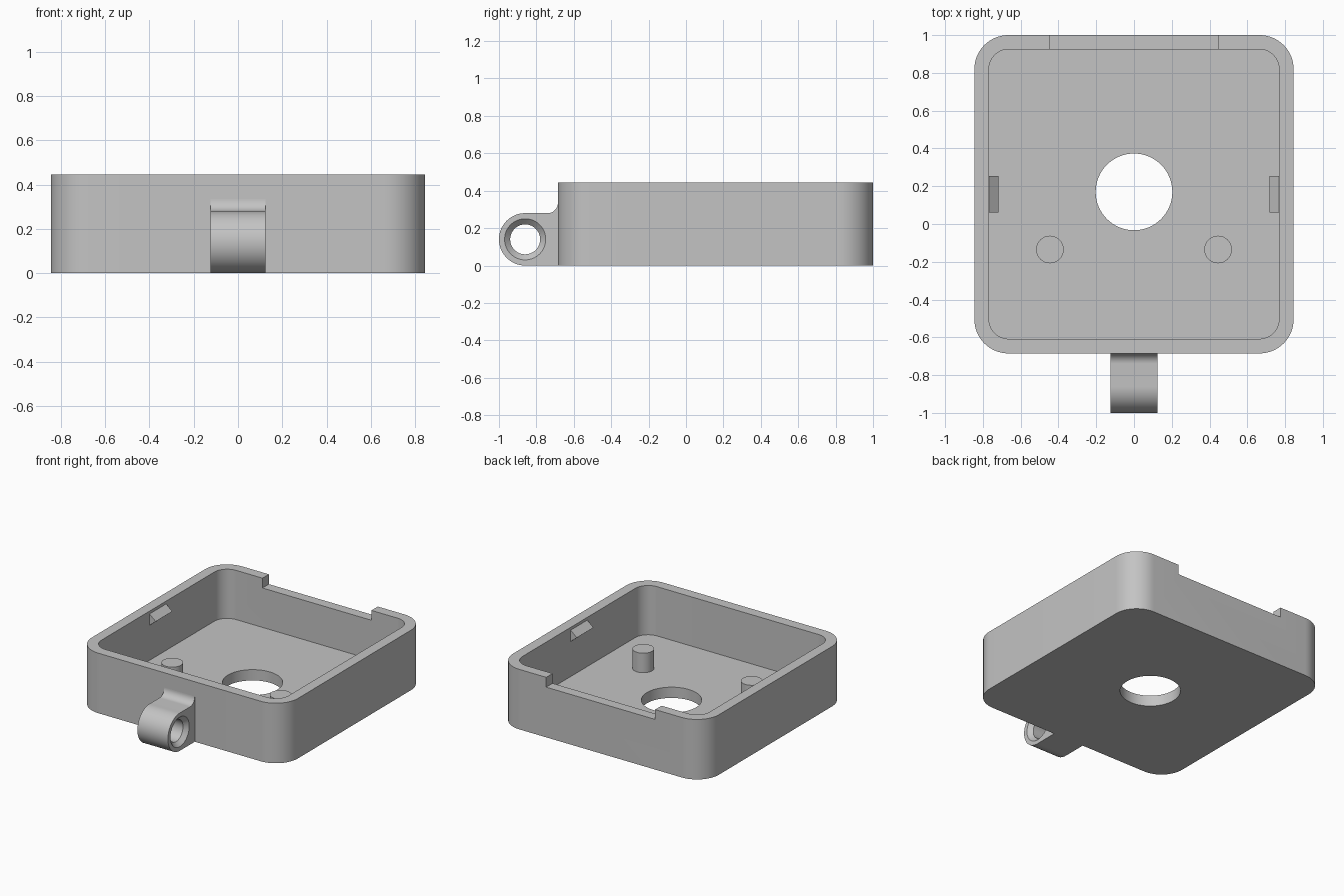
import bpy, bmesh
from math import sin, cos, pi, radians
from mathutils import Vector

if "Cube" in bpy.data.objects:
    bpy.data.objects.remove(bpy.data.objects["Cube"], do_unlink=True)

GREY = (0.55, 0.55, 0.55, 1)
grey = bpy.data.materials.new("grey_plastic")
grey.use_nodes = True
grey.diffuse_color = GREY
grey.node_tree.nodes["Principled BSDF"].inputs["Base Color"].default_value = GREY


def arc(cx, cy, r, a0, a1, n):
    angles = [radians(a0 + (a1 - a0) * i / n) for i in range(n + 1)]
    return [(cx + r * cos(a), cy + r * sin(a)) for a in angles]


def circle(cx, cy, r, n=64):
    return arc(cx, cy, r, 0, 360, n)[:-1]


def rounded_rect(x0, x1, y0, y1, r):
    return (arc(x1 - r, y1 - r, r, 0, 90, 16) + arc(x0 + r, y1 - r, r, 90, 180, 16)
            + arc(x0 + r, y0 + r, r, 180, 270, 16) + arc(x1 - r, y0 + r, r, 270, 360, 16))


def loft(name, sections, axis="z"):
    """Skin matching outlines, given as (outline, position along axis)."""
    bm = bmesh.new()
    rings = []
    for pts, t in sections:
        rings.append([bm.verts.new((a, b, t) if axis == "z" else (t, a, b)) for a, b in pts])
    bm.faces.new(rings[0])
    bm.faces.new(rings[-1])
    n = len(rings[0])
    for lo, hi in zip(rings, rings[1:]):
        for i in range(n):
            j = (i + 1) % n
            bm.faces.new((lo[i], lo[j], hi[j], hi[i]))
    bmesh.ops.recalc_face_normals(bm, faces=bm.faces)
    mesh = bpy.data.meshes.new(name)
    bm.to_mesh(mesh)
    bm.free()
    mesh.materials.append(grey)
    obj = bpy.data.objects.new(name, mesh)
    bpy.context.collection.objects.link(obj)
    return obj


def prism(name, pts, t0, t1, axis="z"):
    return loft(name, [(pts, t0), (pts, t1)], axis)


def activate(obj):
    bpy.ops.object.select_all(action="DESELECT")
    obj.select_set(True)
    bpy.context.view_layer.objects.active = obj


def cut(obj, cutter):
    cutter.hide_render = True
    activate(obj)
    mod = obj.modifiers.new("cut", "BOOLEAN")
    mod.operation = "DIFFERENCE"
    mod.solver = "EXACT"
    mod.object = cutter
    bpy.ops.object.modifier_apply(modifier=mod.name)
    bpy.data.objects.remove(cutter, do_unlink=True)


def smooth(obj):
    activate(obj)
    bpy.ops.object.shade_smooth_by_angle(angle=radians(30))


HEIGHT, FLOOR = 0.445, 0.08

# Open tray with floor hole and a notch in the back wall
tray = prism("tray", rounded_rect(-0.845, 0.845, -0.685, 1.0, 0.18), 0, HEIGHT)
cut(tray, prism("cavity", rounded_rect(-0.768, 0.768, -0.608, 0.925, 0.105), FLOOR, 0.6))
cut(tray, prism("floor_hole", circle(0, 0.17, 0.203), -0.1, 0.2))
cut(tray, prism("back_notch", [(-0.447, 0.85), (0.447, 0.85), (0.447, 1.1), (-0.447, 1.1)],
                HEIGHT - 0.073, 0.6))
smooth(tray)

# Pegs on the floor and snap wedges on the side walls
for side, s in (("left", 1), ("right", -1)):
    smooth(prism(side + "_peg", circle(s * 0.445, -0.135, 0.073, 48), FLOOR - 0.01, 0.225))
    wedge = prism(side + "_snap_wedge", [(0.775, 0.43), (0.717, 0.382), (0.775, 0.334)], 0, 1, "x")
    # Turn the profile from the yz plane to the xz plane
    for v in wedge.data.vertices:
        t, across, z = v.co
        v.co = Vector((s * across, 0.06 + 0.195 * t, z))
    bm = bmesh.new()
    bm.from_mesh(wedge.data)
    bmesh.ops.recalc_face_normals(bm, faces=bm.faces)
    bm.to_mesh(wedge.data)
    bm.free()

# Hinge lug with a rounded nose and a fillet into the front wall
profile = ([(-0.66, 0.0)] + arc(-0.86, 0.14, 0.14, 270, 90, 40)
           + arc(-0.74, 0.335, 0.055, 270, 360, 12) + [(-0.66, 0.335)])
lug = prism("hinge_lug", profile, -0.125, 0.125, "x")
bore, mouth = circle(-0.86, 0.14, 0.08), circle(-0.86, 0.14, 0.12)
cut(lug, loft("lug_bore", [(mouth, -0.135), (bore, -0.095), (bore, 0.095), (mouth, 0.135)], "x"))
smooth(lug)
